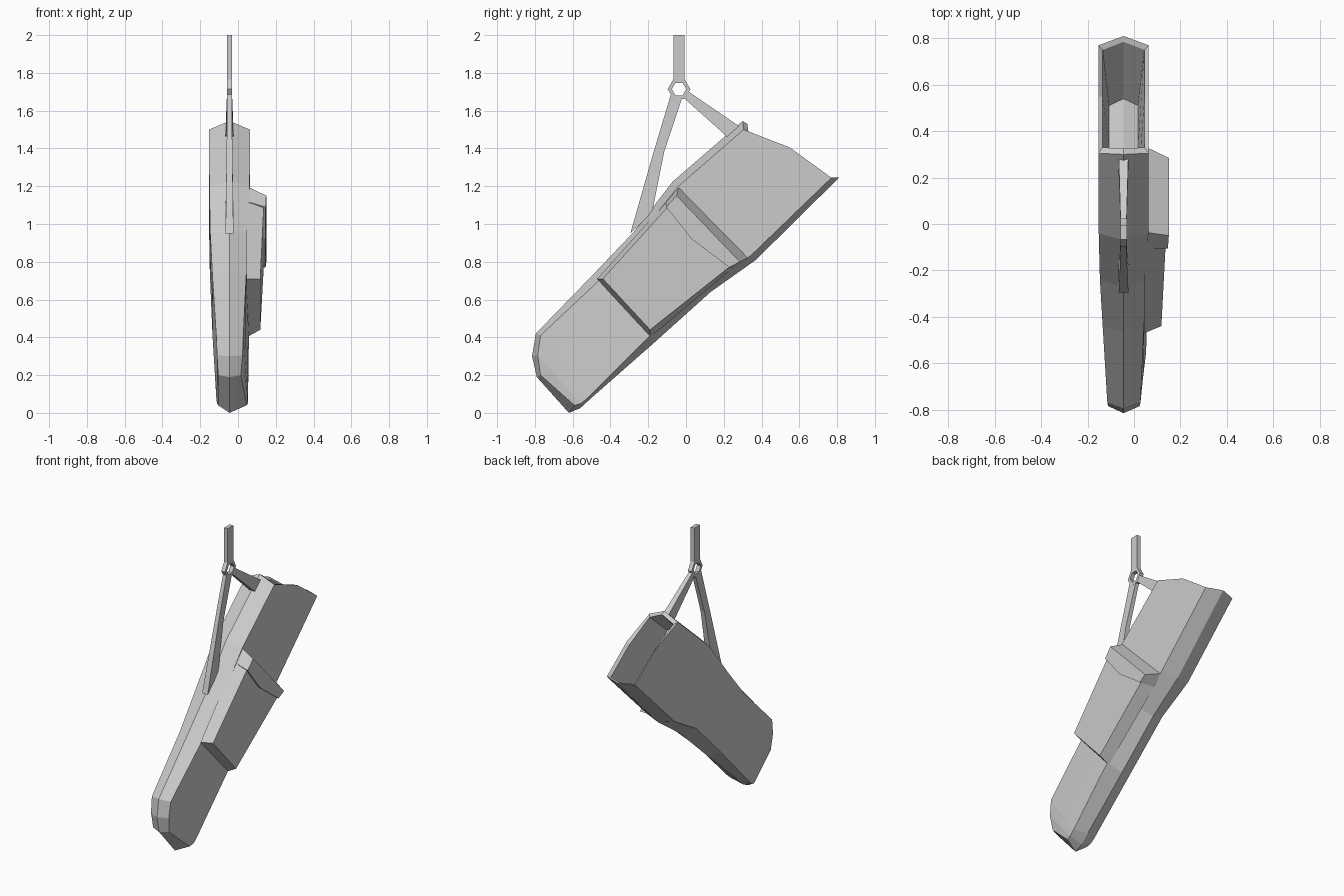
import bpy
import bmesh
import math
from mathutils import Vector

CENTRE = -0.045  # x of the sheath's middle plane

default_cube = bpy.data.objects.get("Cube")
if default_cube:
    bpy.data.objects.remove(default_cube, do_unlink=True)

# One plain grey for everything
grey = bpy.data.materials.new("plain grey")
grey_colour = (0.6, 0.6, 0.6, 1)
grey.diffuse_color = grey_colour
grey.use_nodes = True
for node in grey.node_tree.nodes:
    if node.type == "BSDF_PRINCIPLED":
        node.inputs["Base Color"].default_value = grey_colour
        node.inputs["Roughness"].default_value = 0.8


def finish(name, bm):
    """Turn a bmesh into a flat shaded grey object."""
    bmesh.ops.recalc_face_normals(bm, faces=bm.faces)
    mesh = bpy.data.meshes.new(name)
    bm.to_mesh(mesh)
    bm.free()
    mesh.materials.append(grey)
    obj = bpy.data.objects.new(name, mesh)
    bpy.context.scene.collection.objects.link(obj)
    return obj


def loft(name, rings, closed=False, ridged=False):
    """Skin a row of point rings; close it into a loop or cap both ends."""
    bm = bmesh.new()
    loops = [[bm.verts.new(point) for point in ring] for ring in rings]
    pairs = list(zip(loops, loops[1:]))
    if closed:
        pairs.append((loops[-1], loops[0]))
    for first, second in pairs:
        count = len(first)
        for i in range(count):
            j = (i + 1) % count
            bm.faces.new((first[i], first[j], second[j], second[i]))
    if not closed:
        for loop in (loops[0], loops[-1]):
            if ridged:
                # split the cap along the middle plane
                half = len(loop) // 2
                bm.faces.new(loop[:half + 1])
                bm.faces.new(loop[half:] + loop[:1])
            else:
                bm.faces.new(loop)
    return finish(name, bm)


def section(ridge_front, side_front, side_back, ridge_back, widths, middle=None):
    """Eight point sheath section with a ridge at the front and the back."""
    left_front, left_back, right = widths
    if middle is None:
        middle = [(a + b) / 2 for a, b in zip(side_front, side_back)]
    left_middle = (left_front + left_back) / 2
    return [
        (CENTRE, *ridge_front),
        (CENTRE + left_front, *side_front),
        (CENTRE + left_middle, *middle),
        (CENTRE + left_back, *side_back),
        (CENTRE, *ridge_back),
        (CENTRE - right, *side_back),
        (CENTRE - right, *middle),
        (CENTRE - right, *side_front),
    ]


# Sheath: cavity floor, inner rim, outer rim, then down to the toe
sheath_rings = [
    section((.17, 1.385), (.18, 1.35), (.51, 1), (.54, 1), (.063, .063, .063)),
    section((.325, 1.53), (.33, 1.49), (.75, 1.24), (.785, 1.24),
            (.09, .09, .09), middle=(.55, 1.385)),
    section((.3, 1.545), (.305, 1.5), (.77, 1.245), (.81, 1.245),
            (.108, .108, .108), middle=(.55, 1.405)),
    section((-.07, 1.225), (-.04, 1.2), (.34, .83), (.37, .81), (.107, .107, .107)),
    section((-.275, .96), (-.24, .95), (.1, .69), (.13, .64), (.1, .105, .102)),
    section((-.47, .755), (-.44, .72), (-.19, .41), (-.17, .37), (.088, .103, .09)),
    section((-.795, .42), (-.77, .41), (-.52, .08), (-.5, .08), (.073, .098, .07)),
    section((-.815, .3), (-.785, .305), (-.555, .05), (-.56, .025), (.069, .097, .066)),
    section((-.79, .19), (-.77, .2), (-.59, .04), (-.62, 0), (.06, .09, .06)),
]
loft("sheath", sheath_rings, ridged=True)


def side_block(name, inner, outer, inner_x, outer_x):
    """Block standing on the left side, with its own depth at each corner."""
    base = [(inner_x, *point) for point in inner]
    face = [(x, *point) for x, point in zip(outer_x, outer)]
    return loft(name, [base, face])


# Side pouch: lower front, upper front, upper back, lower back
side_block(
    "side_pouch",
    inner=[(-.47, .71), (-.05, 1.18), (.31, .82), (-.19, .4)],
    outer=[(-.44, .71), (-.06, 1.13), (.265, .8), (-.19, .44)],
    inner_x=.045,
    outer_x=[.118, .138, .138, .118],
)

# Pouch flap: overhangs the pouch with a pointed lower edge
side_block(
    "pouch_flap",
    inner=[(-.105, 1.12), (-.035, 1.2), (.335, .825), (.25, .765), (.03, .92)],
    outer=[(-.105, 1.09), (-.05, 1.15), (.285, .8), (.23, .77), (.03, .92)],
    inner_x=.045,
    outer_x=[.146, .15, .15, .146, .146],
)

# Hexagonal hanging ring
RING_Y, RING_Z = -.037, 1.714


def ring_section(angle, half_width=.014, inside=.038, outside=.06):
    points = []
    for radius, side in ((inside, -1), (outside, -1), (outside, 1), (inside, 1)):
        points.append((CENTRE + side * half_width,
                       RING_Y + radius * math.cos(angle),
                       RING_Z + radius * math.sin(angle)))
    return points


loft("hanging_ring", [ring_section(i * math.pi / 3) for i in range(6)], closed=True)


def strap(name, stations):
    """Flat strap given by its two edges and half width at each station."""
    rings = []
    for edge_a, edge_b, half in stations:
        rings.append([(CENTRE - half, *edge_a), (CENTRE + half, *edge_a),
                      (CENTRE + half, *edge_b), (CENTRE - half, *edge_b)])
    return loft(name, rings)


strap("belt_strap", [
    ((-.067, 2), (-.007, 2), .014),
    ((-.067, 1.764), (-.007, 1.764), .014),
])
strap("rear_strap", [
    ((.015, 1.7), (-.007, 1.663), .013),
    ((.3, 1.505), (.22, 1.46), .021),
])
strap("front_strap", [
    ((-.08, 1.686), (-.022, 1.663), .013),
    ((-.172, 1.38), (-.115, 1.385), .015),
    ((-.295, .95), (-.18, 1.06), .021),
])
